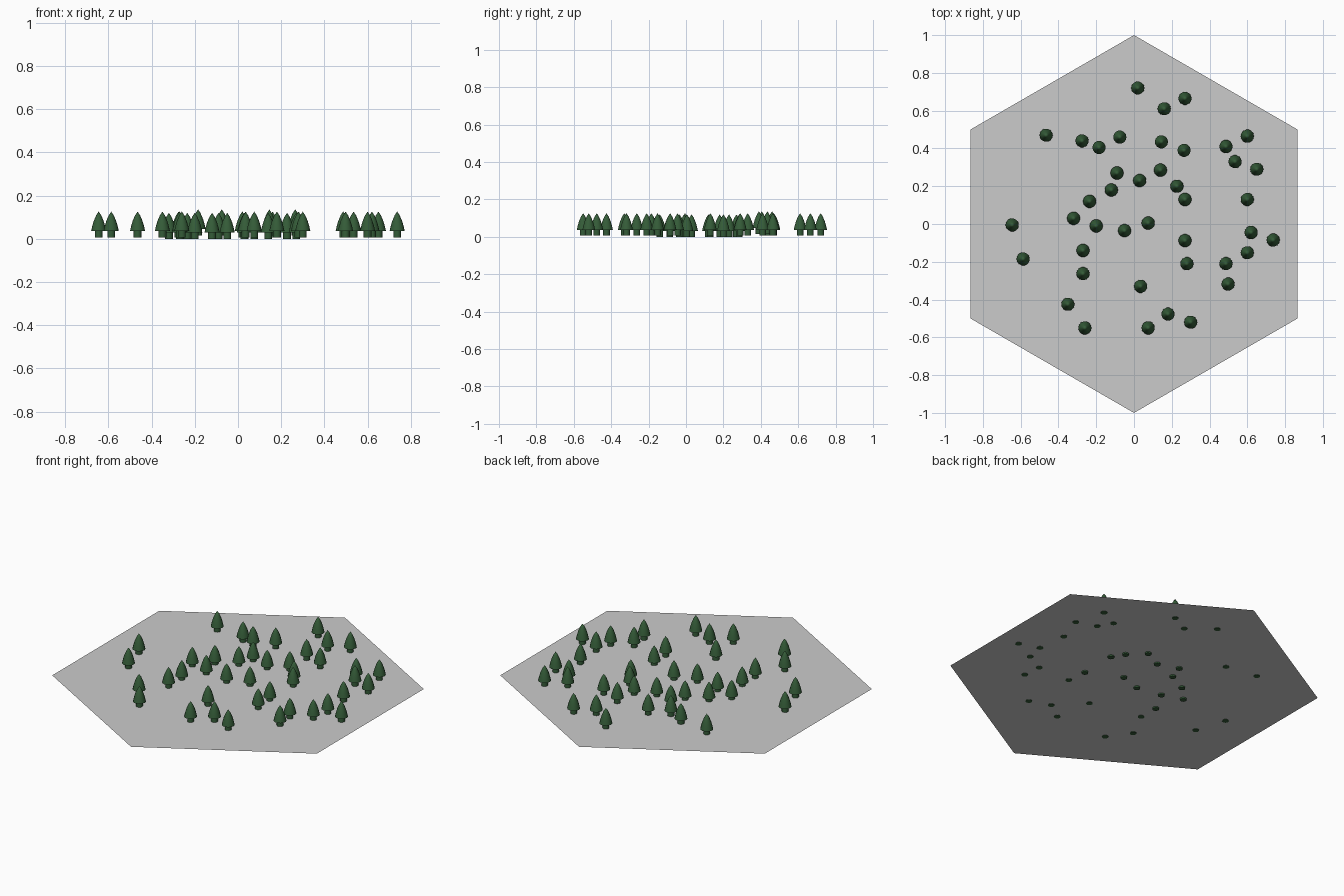
import bpy, math

if "Cube" in bpy.data.objects:
    bpy.data.objects.remove(bpy.data.objects["Cube"])

def material(name, color):
    m = bpy.data.materials.new(name)
    m.diffuse_color = color
    m.use_nodes = True
    m.node_tree.nodes["Principled BSDF"].inputs["Base Color"].default_value = m.diffuse_color
    return m

def new_object(name, mesh, loc=(0, 0, 0)):
    ob = bpy.data.objects.new(name, mesh)
    ob.location = loc
    bpy.context.collection.objects.link(ob)
    return ob

def lathe(name, profile, n=14):
    """Revolve (radius, z) points; last point is the tip."""
    verts, faces = [], []
    for r, z in profile[:-1]:
        verts += [(r * math.cos(2 * math.pi * i / n), r * math.sin(2 * math.pi * i / n), z)
                  for i in range(n)]
    rings = len(profile) - 1
    verts.append((0, 0, profile[-1][1]))
    faces.append(tuple(reversed(range(n))))
    for k in range(rings):
        for i in range(n):
            a, b = k * n + i, k * n + (i + 1) % n
            faces.append((a, b, len(verts) - 1) if k == rings - 1 else (a, b, b + n, a + n))
    me = bpy.data.meshes.new(name)
    me.from_pydata(verts, [], faces)
    return me

# Hexagonal ground tile with points on the y axis
GROUND_Z = 0.008
hexagon = [(math.cos(math.radians(30 + 60 * i)), math.sin(math.radians(30 + 60 * i)), GROUND_Z)
           for i in range(6)]
ground = bpy.data.meshes.new("ground_tile")
ground.from_pydata(hexagon, [], [tuple(range(6))])
new_object("ground_tile", ground)

# One shared tree: trunk, then tapering foliage
tree = lathe("tree", [(0.018, 0), (0.018, 0.03), (0.035, 0.03), (0.030, 0.052),
                      (0.023, 0.076), (0.012, 0.102), (0, 0.12)])
tree.materials.append(material("tree_green", (0.035, 0.107, 0.04, 1)))
for p in tree.polygons:
    p.use_smooth = True
tree.set_sharp_from_angle(angle=math.radians(40))

# Tree positions
spots = [
    (.02, .72), (.27, .665), (.16, .61), (-.465, .47), (-.275, .44), (.487, .41), (.6, .465),
    (.535, .33), (.65, .29), (-.09, .27), (-.12, .18), (.03, .23), (.14, .285), (.227, .2),
    (.27, .13), (.6, .13), (-.235, .12), (-.32, .03), (-.2, -.01), (-.05, -.035), (.075, .005),
    (-.645, -.005), (-.587, -.185), (-.27, -.14), (-.27, -.263), (-.35, -.425), (-.26, -.55),
    (.035, -.33), (.075, -.55), (.18, -.477), (.3, -.52), (.27, -.088), (.28, -.21),
    (.487, -.21), (.62, -.045), (.737, -.085), (.6, -.152), (.498, -.318)]
raised = [(-.185, .405), (-.075, .46), (.145, .435), (.265, .39)]

for x, y in spots:
    new_object("tree", tree, (x, y, 0 if math.hypot(x, y) < 0.33 else 0.006))
for x, y in raised:
    new_object("raised_tree", tree, (x, y, 0.016))
